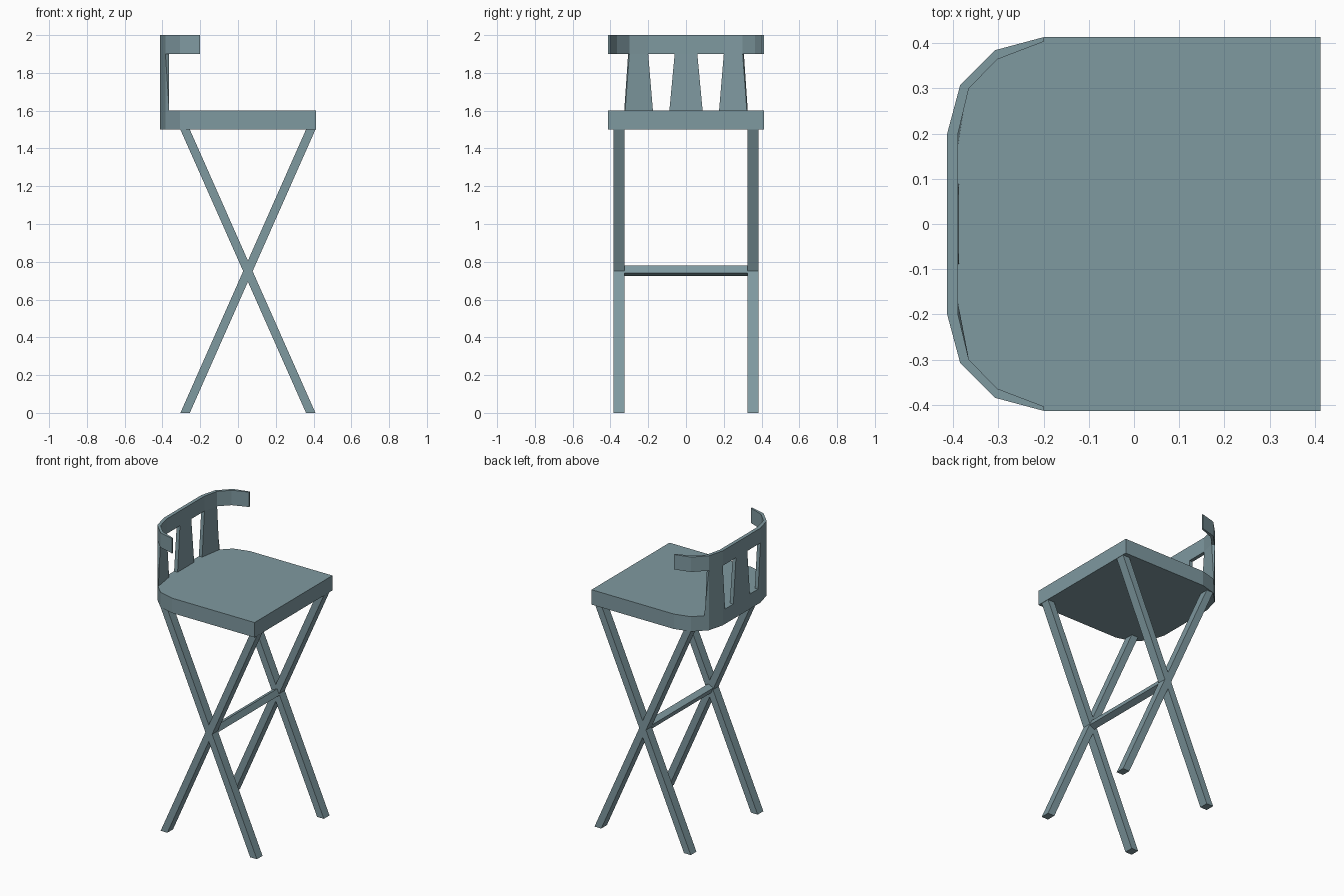
import bpy, bmesh, math
from mathutils import Vector

if "Cube" in bpy.data.objects:
    bpy.data.objects.remove(bpy.data.objects["Cube"])

paint = bpy.data.materials.new("blue grey")
paint.diffuse_color = (0.212, 0.319, 0.352, 1)
paint.use_nodes = True
paint.node_tree.nodes["Principled BSDF"].inputs["Base Color"].default_value = paint.diffuse_color


def loft(name, a, b):
    """Closed solid between two matching rings of 3D points."""
    bm = bmesh.new()
    va = [bm.verts.new(p) for p in a]
    vb = [bm.verts.new(p) for p in b]
    n = len(a)
    bm.faces.new(va)
    bm.faces.new(vb[::-1])
    for i in range(n):
        j = (i + 1) % n
        bm.faces.new((va[i], vb[i], vb[j], va[j]))
    bmesh.ops.remove_doubles(bm, verts=bm.verts[:], dist=1e-4)
    # split concave caps cleanly
    bmesh.ops.triangulate(bm, faces=[f for f in bm.faces if len(f.verts) > 4])
    bmesh.ops.recalc_face_normals(bm, faces=bm.faces[:])
    me = bpy.data.meshes.new(name)
    bm.to_mesh(me)
    bm.free()
    me.materials.append(paint)
    ob = bpy.data.objects.new(name, me)
    bpy.context.collection.objects.link(ob)
    return ob


def at_z(pts, z):
    return [(x, y, z) for x, y in pts]


def at_y(pts, y):
    return [(x, y, z) for x, z in pts]


def flip(pts):
    return [(x, -y) for x, y in reversed(pts)]


# Rounded back outline, from the +y side round to the -y side
R = 0.213
corner = [(-0.2 - R * math.sin(math.radians(a)), 0.2 + R * math.cos(math.radians(a)))
          for a in (0, 30, 60, 90)]
outer = corner + flip(corner)
inner_corner = [(-0.2, 0.403), (-0.302, 0.364), (-0.365, 0.3), (-0.389, 0.2)]
inner = inner_corner + flip(inner_corner)

# Seat
seat = outer + [(0.412, -0.413), (0.412, 0.413)]
loft("seat", at_z(seat, 1.5), at_z(seat, 1.6))

# Curved back rail
rail = outer + inner[::-1]
loft("back_rail", at_z(rail, 1.9), at_z(rail, 2.0))

# Tapered slats between seat and rail
loft("middle_slat",
     at_z([(-0.413, -0.088), (-0.413, 0.088), (-0.387, 0.088), (-0.387, -0.088)], 1.6),
     at_z([(-0.413, -0.06), (-0.413, 0.06), (-0.389, 0.06), (-0.389, -0.06)], 1.9))
bottom = [(-0.413, 0.175), (-0.413, 0.2), corner[2], (-0.364, 0.327), (-0.366, 0.322), (-0.389, 0.175)]
top = [(-0.413, 0.2), (-0.413, 0.2), corner[2], corner[2], (-0.365, 0.3), (-0.389, 0.2)]
loft("left_slat", at_z(bottom, 1.6), at_z(top, 1.9))
loft("right_slat", at_z(flip(bottom), 1.6), at_z(flip(top), 1.9))

# Crossed leg pairs, each one X-shaped profile
x0, x1, w, c = -0.305, 0.36, 0.05, 0.0275
cross = [(x0, 0), (x0 + w, 0), (c + w / 2, 0.694), (x1, 0), (x1 + w, 0), (c + w, 0.75),
         (x1 + w, 1.5), (x1, 1.5), (c + w / 2, 0.806), (x0 + w, 1.5), (x0, 1.5), (c, 0.75)]
for name, s in (("left_crossed_legs", 1), ("right_crossed_legs", -1)):
    loft(name, at_y(cross, s * 0.325), at_y(cross, s * 0.385))

# Foot bar joining the crossings, tilted with the legs
tilt, r = math.atan2(0.665, 1.5), 0.042 / math.sqrt(2)
bar = [(c + w / 2 + r * math.cos(tilt + math.radians(45 + 90 * i)),
        0.752 + r * math.sin(tilt + math.radians(45 + 90 * i))) for i in range(4)]
loft("foot_bar", at_y(bar, -0.33), at_y(bar, 0.33))
